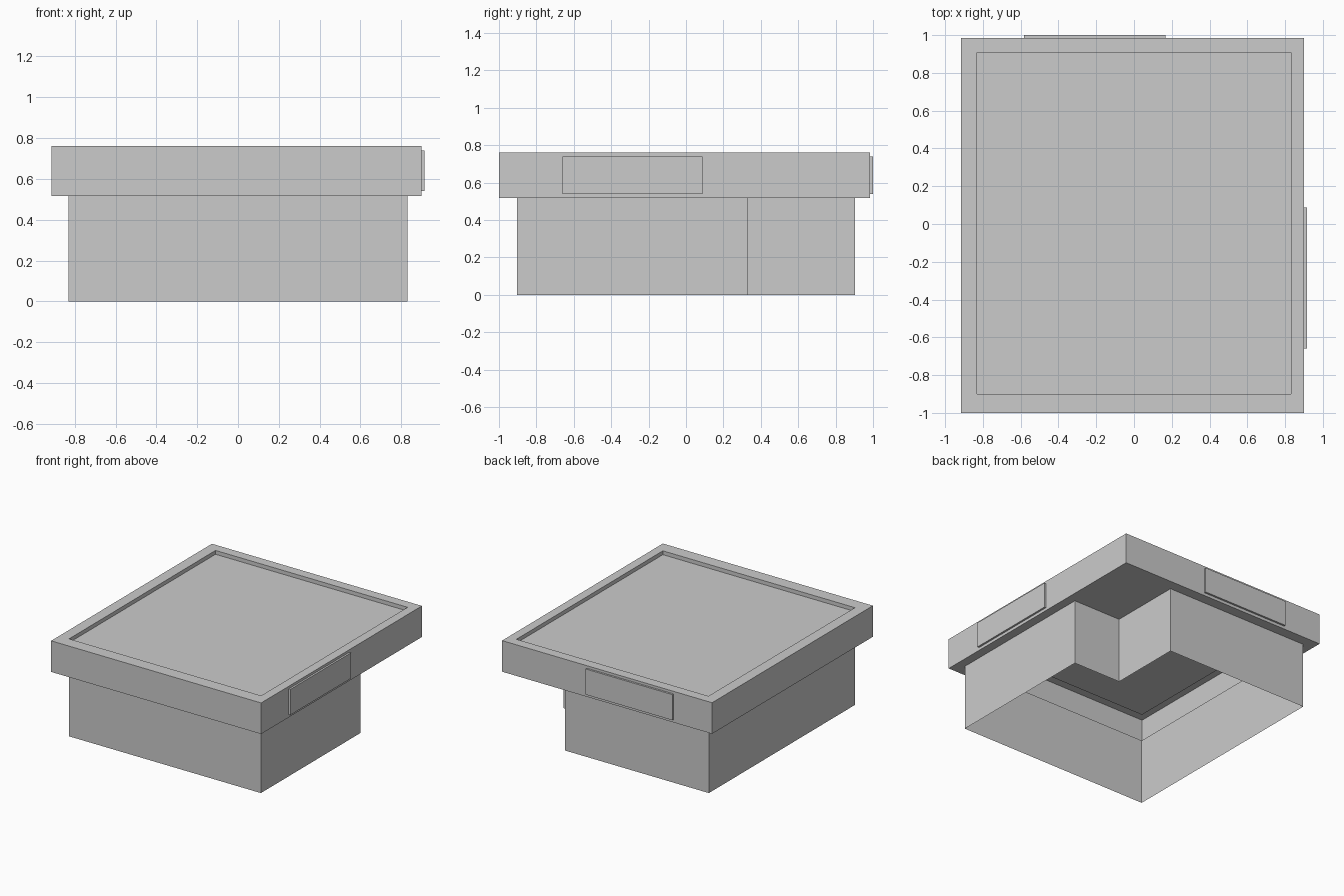
import bpy, bmesh

if "Cube" in bpy.data.objects:
    bpy.data.objects.remove(bpy.data.objects["Cube"])


def make_object(name, build):
    bm = bmesh.new()
    build(bm)
    bmesh.ops.recalc_face_normals(bm, faces=bm.faces[:])
    mesh = bpy.data.meshes.new(name)
    bm.to_mesh(mesh)
    bm.free()
    obj = bpy.data.objects.new(name, mesh)
    bpy.context.collection.objects.link(obj)
    return obj


def ring(bm, points, z):
    return [bm.verts.new((x, y, z)) for x, y in points]


def bridge(bm, a, b):
    n = len(a)
    for i in range(n):
        j = (i + 1) % n
        bm.faces.new((a[i], a[j], b[j], b[i]))


def rect(x0, x1, y0, y1):
    return [(x0, y0), (x1, y0), (x1, y1), (x0, y1)]


WALL_TOP, ROOF_TOP, ROOF_FLOOR = 0.517, 0.76, 0.73
EAVES = rect(-0.915, 0.90, -1.0, 0.985)
PARAPET = rect(-0.83, 0.83, -0.90, 0.908)
# L-shaped footprint with the entrance notch at the back right corner
FOOTPRINT = [(-0.83, -0.903), (0.83, -0.903), (0.83, 0.328),
             (0.415, 0.328), (0.415, 0.903), (-0.83, 0.903)]


# Thin walls, open at the bottom
def walls(bm):
    bridge(bm, ring(bm, FOOTPRINT, 0), ring(bm, FOOTPRINT, WALL_TOP))


# Hollow roof: soffit around the walls, fascia, rim and sunken flat roof
def roof(bm):
    l = ring(bm, FOOTPRINT, WALL_TOP)
    o = ring(bm, EAVES, WALL_TOP)
    for face in ((o[0], o[1], l[1], l[0]),
                 (o[1], o[2], l[3], l[2], l[1]),
                 (o[2], o[3], l[5], l[4], l[3]),
                 (o[3], o[0], l[0], l[5])):
        bm.faces.new(face)
    loops = [o, ring(bm, EAVES, ROOF_TOP), ring(bm, PARAPET, ROOF_TOP),
             ring(bm, PARAPET, ROOF_FLOOR)]
    for a, b in zip(loops, loops[1:]):
        bridge(bm, a, b)
    bm.faces.new(loops[-1])


# Blank sign panels on the fascia
def panel(x0, x1, y0, y1):
    def build(bm):
        low = ring(bm, rect(x0, x1, y0, y1), 0.54)
        high = ring(bm, rect(x0, x1, y0, y1), 0.74)
        bridge(bm, low, high)
        bm.faces.new(low)
        bm.faces.new(high)
    return build


make_object("walls", walls)
make_object("roof", roof)
make_object("right_sign_panel", panel(0.90, 0.915, -0.66, 0.088))
make_object("back_sign_panel", panel(-0.583, 0.167, 0.985, 1.0))
